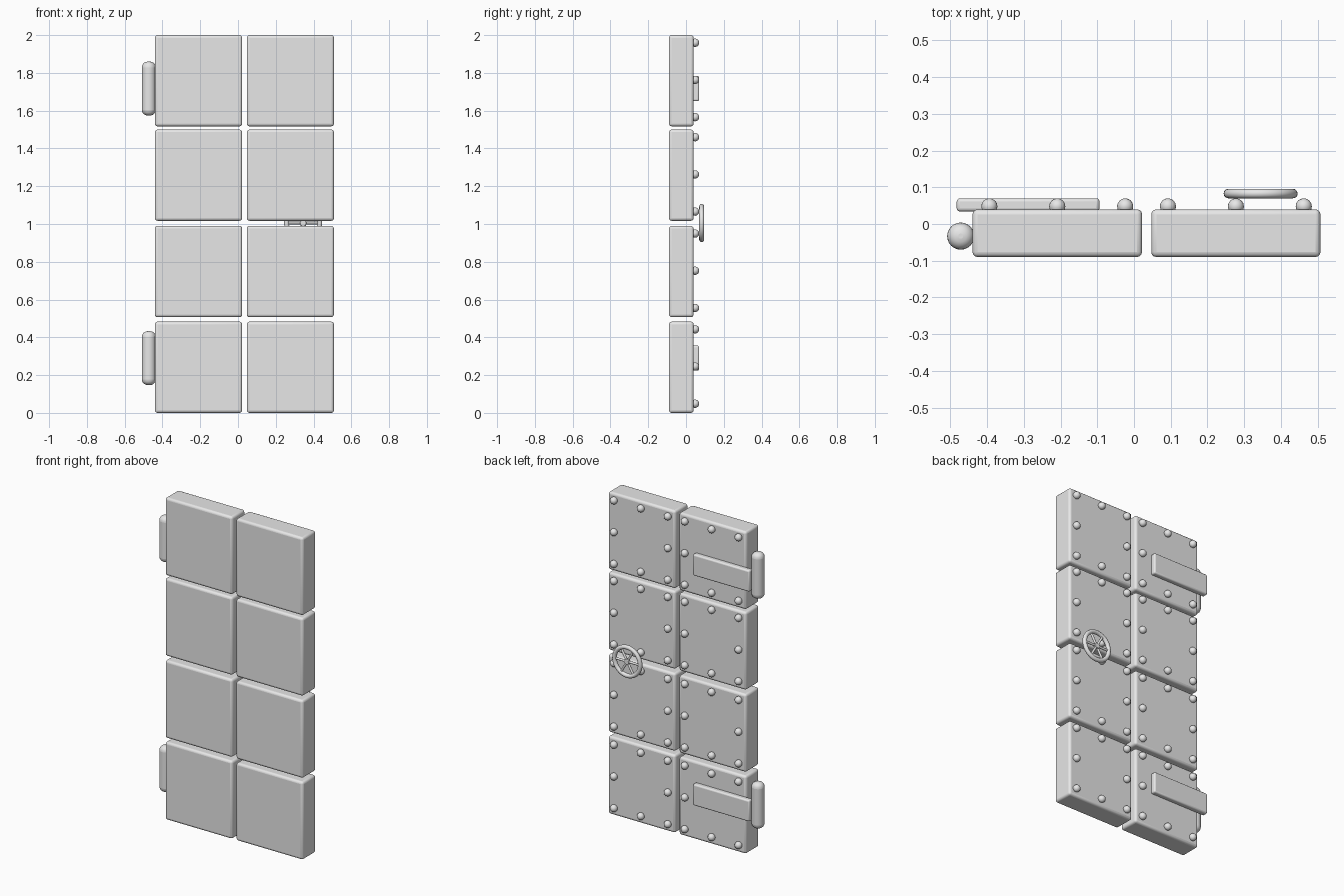
import bpy, math

if "Cube" in bpy.data.objects:
    bpy.data.objects.remove(bpy.data.objects["Cube"])

grey = bpy.data.materials.new("plain_grey")
grey.diffuse_color = (0.8, 0.8, 0.8, 1)
grey.use_nodes = True
grey.node_tree.nodes["Principled BSDF"].inputs["Base Color"].default_value = grey.diffuse_color


def finish(name, bevel=0, segments=3, angle=40):
    """Name, colour, bevel and smooth the active object."""
    o = bpy.context.object
    o.name = name
    o.data.materials.append(grey)
    bpy.ops.object.transform_apply(location=False, rotation=True, scale=True)
    if bevel:
        m = o.modifiers.new("bevel", 'BEVEL')
        m.width, m.segments, m.limit_method = bevel, segments, 'ANGLE'
    bpy.ops.object.shade_smooth_by_angle(angle=math.radians(angle))
    return o


def box(name, x0, x1, y0, y1, z0, z1, bevel):
    bpy.ops.mesh.primitive_cube_add(
        size=1, location=((x0 + x1) / 2, (y0 + y1) / 2, (z0 + z1) / 2))
    bpy.context.object.scale = (x1 - x0, y1 - y0, z1 - z0)
    return finish(name, bevel)


def cylinder(name, loc, r, depth, rot=(0, 0, 0), bevel=0, verts=24):
    bpy.ops.mesh.primitive_cylinder_add(
        vertices=verts, radius=r, depth=depth, location=loc, rotation=rot)
    return finish(name, bevel, 5)


# door panels, two columns by four rows, each with a border of eight rivets
for x0, x1 in ((-0.44, 0.022), (0.047, 0.508)):
    for z0, z1 in ((0.0, 0.483), (0.507, 0.99), (1.017, 1.5), (1.517, 2.0)):
        box("door_panel", x0, x1, -0.09, 0.04, z0, z1, 0.014)
        cx, cz = (x0 + x1) / 2, (z0 + z1) / 2 + 0.004
        for i in (-1, 0, 1):
            for k in (-1, 0, 1):
                if i or k:
                    bpy.ops.mesh.primitive_uv_sphere_add(
                        segments=16, ring_count=10, radius=0.022,
                        location=(cx + i * 0.185, 0.048, cz + k * 0.197))
                    finish("rivet")

# hinges: strap on the back and rounded pin at the edge
for z in (0.29, 1.717):
    box("hinge_strap", -0.483, -0.094, 0.034, 0.07, z - 0.066, z + 0.066, 0.009)
    cylinder("hinge_pin", (-0.472, -0.033, z), 0.037, 0.285, bevel=0.03)

# hand wheel: rim, three crossing spokes and hub
wheel = (0.345, 0.083, 1.005)
bpy.ops.mesh.primitive_torus_add(
    major_radius=0.088, minor_radius=0.013, major_segments=40, minor_segments=12,
    location=wheel, rotation=(math.pi / 2, 0, 0))
finish("wheel_rim", angle=60)
for a in (30, 90, 150):
    cylinder("wheel_spoke", wheel, 0.007, 0.17, (0, math.radians(a), 0), verts=12)
cylinder("wheel_hub", wheel, 0.017, 0.02, (math.pi / 2, 0, 0), bevel=0.004)
